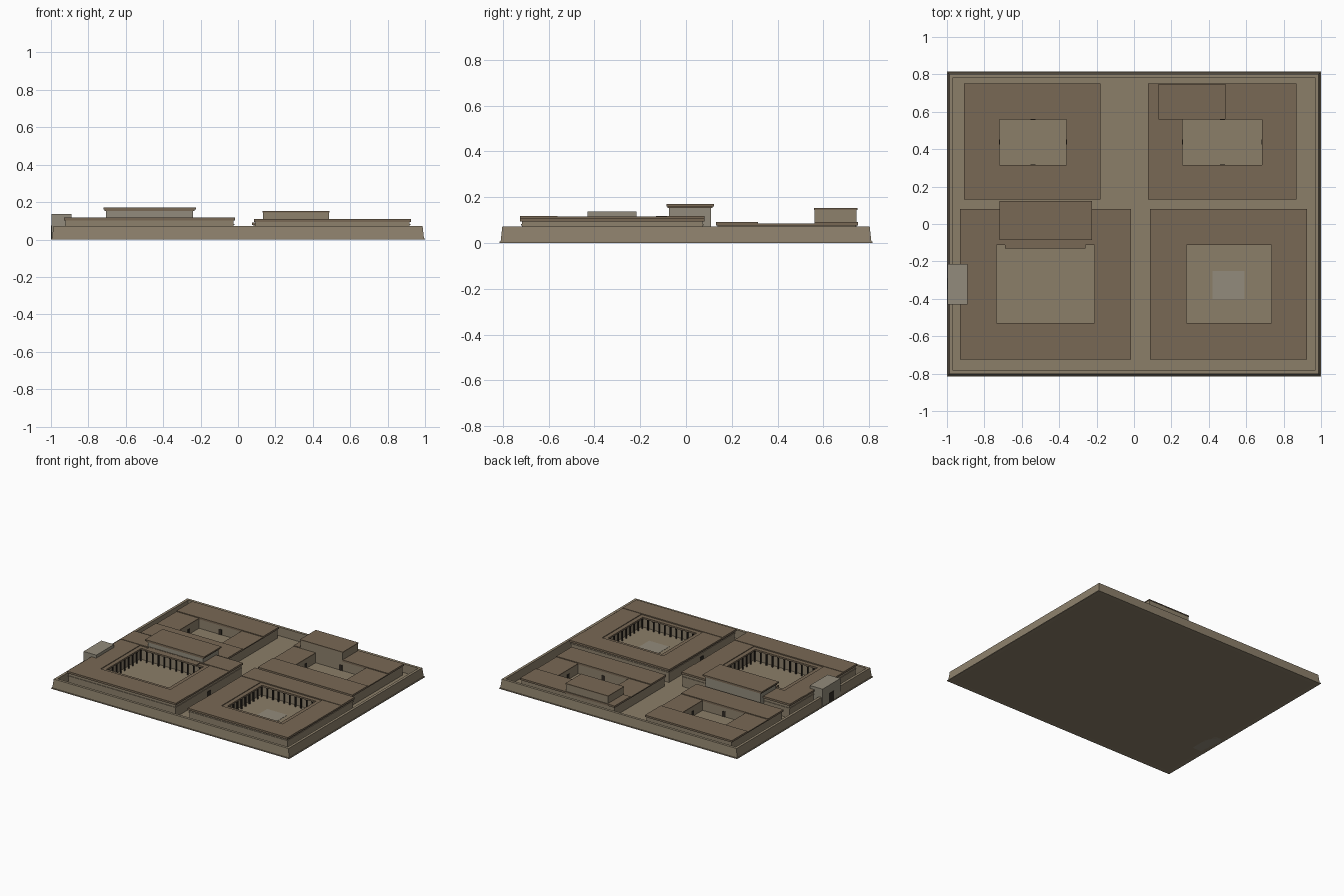
import bpy, bmesh

if "Cube" in bpy.data.objects:
    bpy.data.objects.remove(bpy.data.objects["Cube"])

def mat(name, c):
    m = bpy.data.materials.new(name)
    m.diffuse_color = (*c, 1)
    m.use_nodes = True
    m.node_tree.nodes["Principled BSDF"].inputs["Base Color"].default_value = m.diffuse_color
    return m

WALL = mat("mudbrick", (0.27, 0.22, 0.15))
ROOF = mat("roof_clay", (0.19, 0.14, 0.09))
SAND = mat("sand", (0.26, 0.21, 0.14))
STONE = mat("pale_stone", (0.29, 0.26, 0.20))
DARK = mat("dark_wood", (0.03, 0.024, 0.018))

def finish(name, bm, m):
    bmesh.ops.recalc_face_normals(bm, faces=bm.faces)
    me = bpy.data.meshes.new(name)
    bm.to_mesh(me)
    bm.free()
    me.materials.append(m)
    ob = bpy.data.objects.new(name, me)
    bpy.context.collection.objects.link(ob)
    return ob

def box(name, x0, x1, y0, y1, z0, z1, m):
    bm = bmesh.new()
    bmesh.ops.create_cube(bm, size=1)
    for v in bm.verts:
        v.co = (x1 if v.co.x > 0 else x0, y1 if v.co.y > 0 else y0,
                z1 if v.co.z > 0 else z0)
    return finish(name, bm, m)

def ring(name, outer, inner, z0, z1, m, batter=0.0):
    # rectangular frame; outer and inner are (x0, x1, y0, y1)
    bm = bmesh.new()
    def loop(r, z, d=0):
        a, b, c, e = r
        return [bm.verts.new(p) for p in ((a + d, c + d, z), (b - d, c + d, z),
                                          (b - d, e - d, z), (a + d, e - d, z))]
    loops = [loop(outer, z0), loop(outer, z1, batter), loop(inner, z1), loop(inner, z0)]
    for i in range(4):
        p, q = loops[i], loops[(i + 1) % 4]
        for k in range(4):
            n = (k + 1) % 4
            bm.faces.new((p[k], p[n], q[n], q[k]))
    return finish(name, bm, m)

def columns(name, r, z0, z1, step):
    # posts with small capitals around a rectangle
    x0, x1, y0, y1 = r
    nx, ny = round((x1 - x0) / step), round((y1 - y0) / step)
    pts = [(x0 + (x1 - x0) * i / nx, y) for i in range(nx + 1) for y in (y0, y1)]
    pts += [(x, y0 + (y1 - y0) * i / ny) for i in range(1, ny) for x in (x0, x1)]
    bm = bmesh.new()
    for x, y in pts:
        for a, b, rad in ((z0, z1, .006), (z1 - .012, z1, .009)):
            vs = bmesh.ops.create_cone(bm, cap_ends=True, segments=8, radius1=rad if rad < .008 else .006,
                                       radius2=rad, depth=b - a)["verts"]
            bmesh.ops.translate(bm, verts=vs, vec=(x, y, (a + b) / 2))
    finish(name, bm, DARK)

def block(name, x0, x1, y0, y1, h, slab=.01, over=.01):
    # wing with overhanging flat roof
    box(name + "_walls", x0 + over, x1 - over, y0 + over, y1 - over, .003, h - slab, WALL)
    box(name + "_roof", x0, x1, y0, y1, h - slab, h, ROOF)

def wings(name, o, c, h_main, h_side, slab):
    # four wings around court c inside outline o; court faces kept flush
    e = .008
    parts = {"front": (o[0], o[1], o[2], c[2], h_main), "back": (o[0], o[1], c[3], o[3], h_main),
             "left": (o[0], c[0], c[2], c[3], h_side), "right": (c[1], o[1], c[2], c[3], h_side)}
    ring(name + "_walls", (o[0] + e, o[1] - e, o[2] + e, o[3] - e), c, .003, h_side - slab, WALL)
    for k, (a, b, y0, y1, h) in parts.items():
        box(f"{name}_{k}_roof", a, b, y0, y1, h_side - slab, h, ROOF)

# ground and enclosure wall
box("ground", -.97, .97, -.785, .785, 0, .006, SAND)
ring("enclosure_wall", (-.995, .995, -.81, .81), (-.967, .967, -.782, .782), 0, .072, WALL, .008)
ring("wall_footing", (-1, 1, -.815, .815), (-.98, .98, -.79, .79), 0, .006, WALL)

# two colonnaded court buildings at the front
for name, o, c, h in (("west_palace", (-.93, -.015, -.725, .08), (-.765, -.18, -.56, -.082), .118),
                      ("east_palace", (.085, .925, -.725, .08), (.25, .765, -.56, -.082), .109)):
    wings(name, o, c, h, h - .003, .012)
    d = .031
    inner = (c[0] + d, c[1] - d, c[2] + d, c[3] - d)
    ring(name + "_portico_roof", (c[0] - .002, c[1] + .002, c[2] - .002, c[3] + .002), inner, h - .02, h - .008, ROOF)
    f = .01
    columns(name + "_columns", (inner[0] - f, inner[1] + f, inner[2] - f, inner[3] + f), .006, h - .02, .048)
    box(name + "_court_floor", *c, .005, .009, SAND)
    ring(name + "_cornice", (o[0] + .004, o[1] - .004, o[2] + .004, o[3] - .004),
         (o[0] + .03, o[1] - .03, o[2] + .03, o[3] - .03), .077, .083, WALL)

# raised hall on the west building with its porch
box("hall_walls", -.705, -.24, -.075, .11, .003, .155, STONE)
box("hall_roof_edge", -.713, -.232, -.081, .116, .152, .160, ROOF)
box("hall_roof", -.72, -.225, -.086, .122, .160, .170, ROOF)
box("hall_porch_roof", -.69, -.26, -.13, -.07, .105, .117, ROOF)

# pool in the east court
box("pool", .42, .59, -.40, -.25, .005, .0105, STONE)

# two smaller court houses at the back
for name, o, c in (("west_house", (-.91, -.18, .13, .75), (-.72, -.36, .315, .56)),
                   ("east_house", (.075, .87, .13, .75), (.26, .685, .315, .56))):
    wings(name, o, c, .091, .085, .008)
    box(name + "_court_floor", *c, .005, .009, SAND)
    mx, my = (c[0] + c[1]) / 2, (c[2] + c[3]) / 2
    w, t = .013, .003
    for i, (x, y, sx, sy) in enumerate(((mx, c[2], w, t), (mx, c[3], w, t), (c[0], my, t, w), (c[1], my, t, w))):
        box(f"{name}_door_{i}", x - sx, x + sx, y - sy, y + sy, .006, .05, DARK)

# upper room on the east house
box("upper_room", .135, .487, .56, .745, .003, .145, WALL)
box("upper_room_roof", .13, .49, .558, .748, .145, .152, ROOF)

# gatehouse in the west wall and outer doors
box("gatehouse", -.997, -.89, -.43, -.215, 0, .137, STONE)
for i, (x, w, h) in enumerate(((-.997, .03, .075), (-.89, .03, .075), (.093, .022, .055), (-.023, .022, .055))):
    box(f"gate_door_{i}", x - .003, x + .003, -.32 - w, -.32 + w, .003, h, DARK)
